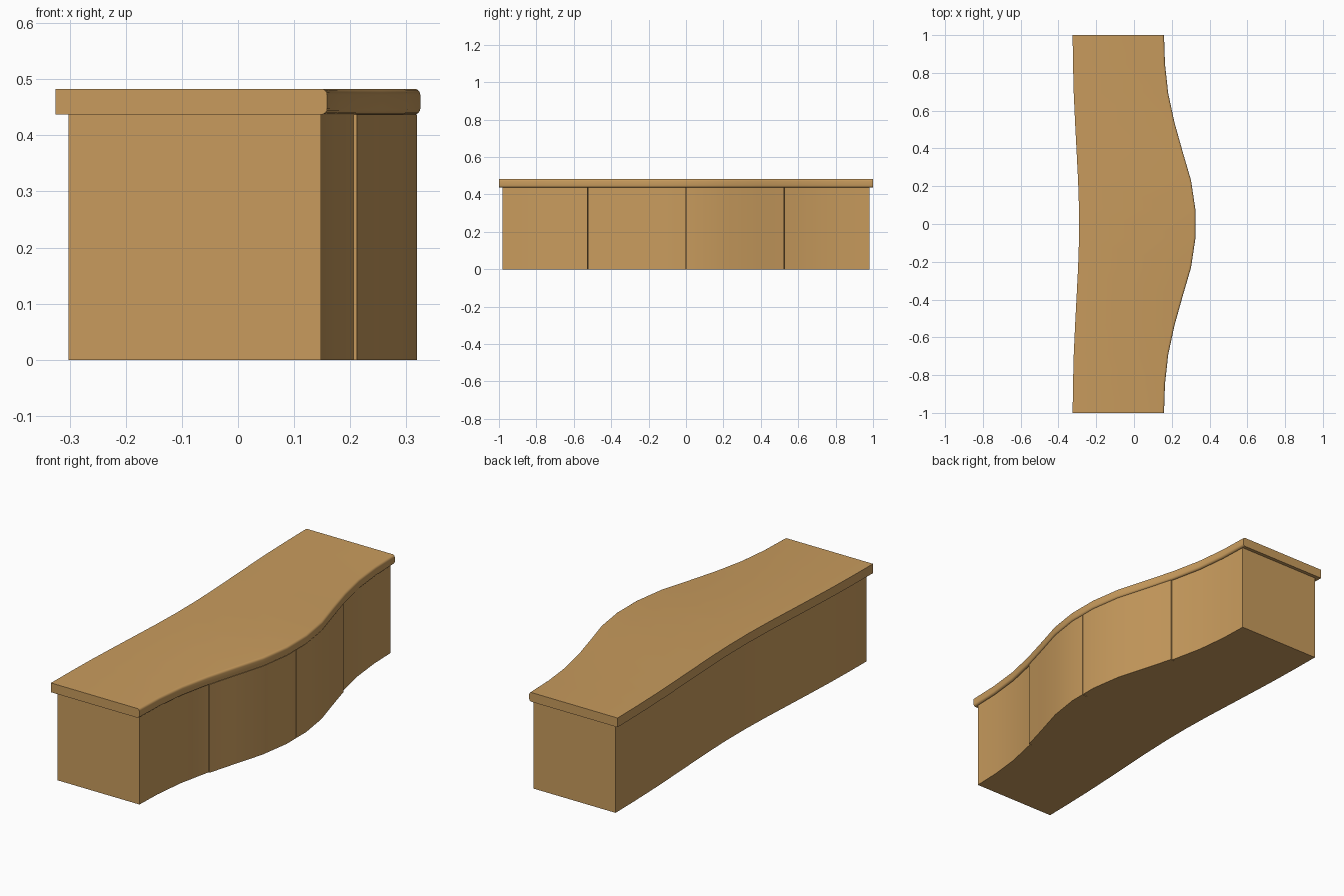
import bpy, bmesh, math

if "Cube" in bpy.data.objects:
    bpy.data.objects.remove(bpy.data.objects["Cube"])

wood = bpy.data.materials.new("wood")
wood.diffuse_color = (0.58, 0.33, 0.11, 1)
wood.use_nodes = True
wood.node_tree.nodes["Principled BSDF"].inputs["Base Color"].default_value = wood.diffuse_color

STEP = 2 / 13
KNOTS = [(i + 0.5) * STEP for i in range(7)]
FRONT = [0.325, 0.302, 0.257, 0.214, 0.181, 0.164, 0.159]
BACK = [-0.291, -0.296, -0.304, -0.312, -0.319, -0.323, -0.325]


def curve(values, y):
    """Plan-view edge of the worktop at a given y, symmetric about y = 0."""
    t = max(0.0, min(6.0, abs(y) / STEP - 0.5))
    i = min(int(t), 5)
    return values[i] + (values[i + 1] - values[i]) * (t - i)


def stations(a, b):
    """Section positions from a to b, including the curve knots between."""
    inner = [s * k for k in KNOTS for s in (-1, 1) if a + 0.003 < s * k < b - 0.003]
    return [a] + sorted(inner) + [b]


def loft(name, ys, section):
    """Skin closed xz sections placed along y, capped at both ends."""
    bm = bmesh.new()
    rings = [[bm.verts.new((x, y, z)) for x, z in section(y)] for y in ys]
    n = len(rings[0])
    for a, b in zip(rings, rings[1:]):
        for i in range(n):
            j = (i + 1) % n
            bm.faces.new((a[i], a[j], b[j], b[i]))
    bm.faces.new(rings[0])
    bm.faces.new(rings[-1])
    bmesh.ops.recalc_face_normals(bm, faces=bm.faces)
    mesh = bpy.data.meshes.new(name)
    bm.to_mesh(mesh)
    bm.free()
    mesh.materials.append(wood)
    obj = bpy.data.objects.new(name, mesh)
    bpy.context.collection.objects.link(obj)
    bpy.ops.object.select_all(action='DESELECT')
    bpy.context.view_layer.objects.active = obj
    obj.select_set(True)
    bpy.ops.object.shade_smooth_by_angle(angle=math.radians(30))
    return obj


BODY_H, TOP_H = 0.437, 0.483
BODY_END, DOOR_END = 0.982, 0.525
INSET, PROUD, DOOR_T = 0.012, 0.006, 0.026


def rect(x0, x1, z0, z1):
    return [(x0, z0), (x1, z0), (x1, z1), (x0, z1)]


# Carcass, recessed behind the two centre doors
def carcass_section(y):
    front = curve(FRONT, y) - INSET
    if abs(y) <= DOOR_END:
        front += PROUD - DOOR_T
    return rect(curve(BACK, y) + 0.023, front, 0, BODY_H)


edge = DOOR_END + 0.001
loft("carcass",
     stations(-BODY_END, -edge) + stations(-DOOR_END, DOOR_END) + stations(edge, BODY_END),
     carcass_section)


# Curved centre doors, slightly proud of the side panels
def door_section(y):
    front = curve(FRONT, y) - INSET + PROUD
    return rect(front - DOOR_T, front, 0, BODY_H)


loft("left_door", stations(-DOOR_END, -0.002), door_section)
loft("right_door", stations(0.002, DOOR_END), door_section)


# Worktop with a rounded front edge
def top_section(y):
    front, r = curve(FRONT, y), 0.011
    pts = [(curve(BACK, y), TOP_H), (curve(BACK, y), BODY_H)]
    for zc, start in ((BODY_H + r, -90), (TOP_H - r, 0)):
        for k in range(5):
            a = math.radians(start + 22.5 * k)
            pts.append((front - r + r * math.cos(a), zc + r * math.sin(a)))
    return pts


loft("worktop", stations(-1, 1), top_section)
